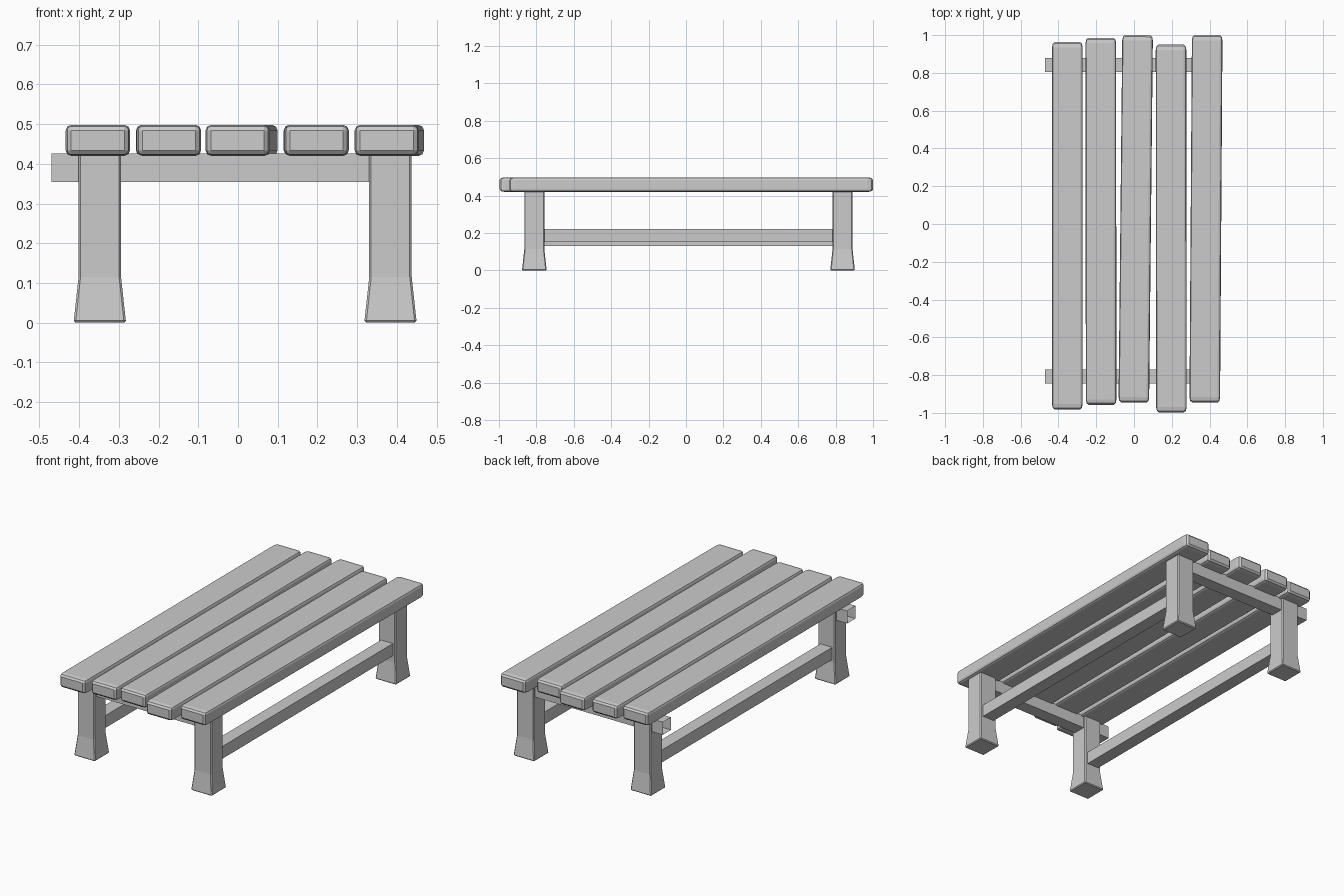
import bpy, bmesh, math
from mathutils import Matrix

if "Cube" in bpy.data.objects:
    bpy.data.objects.remove(bpy.data.objects["Cube"])


def make_object(name, bm, bevel=0.0, segments=1):
    bmesh.ops.recalc_face_normals(bm, faces=bm.faces)
    mesh = bpy.data.meshes.new(name)
    bm.to_mesh(mesh)
    bm.free()
    ob = bpy.data.objects.new(name, mesh)
    bpy.context.collection.objects.link(ob)
    if bevel:
        mod = ob.modifiers.new("edge_bevel", 'BEVEL')
        mod.width = bevel
        mod.segments = segments
        mod.limit_method = 'ANGLE'
        mod.angle_limit = math.radians(40)
    return ob


def box(x0, x1, y0, y1, z0, z1):
    bm = bmesh.new()
    size = Matrix.Diagonal((x1 - x0, y1 - y0, z1 - z0, 1))
    centre = Matrix.Translation(((x0 + x1) / 2, (y0 + y1) / 2, (z0 + z1) / 2))
    bmesh.ops.create_cube(bm, size=1, matrix=centre @ size)
    return bm


# Seat planks: centre x, front y, back y, sideways lean of the back end
planks = [(-0.353, -0.982, 0.963, 0.0), (-0.175, -0.957, 0.985, -0.002),
          (0.009, -0.945, 1.0, 0.02), (0.197, -0.997, 0.95, -0.002),
          (0.381, -0.945, 1.0, 0.013)]
for i, (x, y0, y1, lean) in enumerate(planks):
    length = y1 - y0
    # the y scale stretches the bevel along the plank ends
    bm = box(-0.081, 0.081, -length / 4, length / 4, -0.039, 0.039)
    bmesh.ops.transform(bm, verts=bm.verts, matrix=Matrix.Identity(4))
    plank = make_object(f"seat_plank_{i + 1}", bm, 0.014, 2)
    plank.location = (x, (y0 + y1) / 2, 0.459)
    plank.scale.y = 2
    plank.rotation_euler.z = -lean / length

# Legs: square posts with flared feet
for side, x in (("left", -0.348), ("right", 0.384)):
    for end, y in (("front", -0.811), ("back", 0.837)):
        bm = bmesh.new()
        rings = []
        for half, z in ((0.066, 0.0), (0.0535, 0.115), (0.0535, 0.425)):
            rings.append([bm.verts.new((x + sx * half, y + sy * half, z))
                          for sx, sy in ((-1, -1), (1, -1), (1, 1), (-1, 1))])
        for low, high in zip(rings, rings[1:]):
            for k in range(4):
                n = (k + 1) % 4
                bm.faces.new((low[k], low[n], high[n], high[k]))
        bm.faces.new(rings[0])
        bm.faces.new(rings[-1])
        make_object(f"{end}_{side}_leg", bm, 0.005)

# Cross rails under the seat, open at the ends
for end, y in (("front", -0.808), ("back", 0.842)):
    bm = box(-0.47, 0.36, y - 0.037, y + 0.037, 0.354, 0.426)
    bmesh.ops.recalc_face_normals(bm, faces=bm.faces)
    ends = [f for f in bm.faces if abs(f.normal.x) > 0.9]
    bmesh.ops.delete(bm, geom=ends, context='FACES_ONLY')
    make_object(f"{end}_cross_rail", bm)

# Long stretchers between the legs, left one slightly lower
for side, x, z in (("left", -0.348, 0.167), ("right", 0.384, 0.188)):
    bm = box(x - 0.037, x + 0.037, -0.79, 0.82, z - 0.035, z + 0.035)
    make_object(f"{side}_stretcher", bm)
